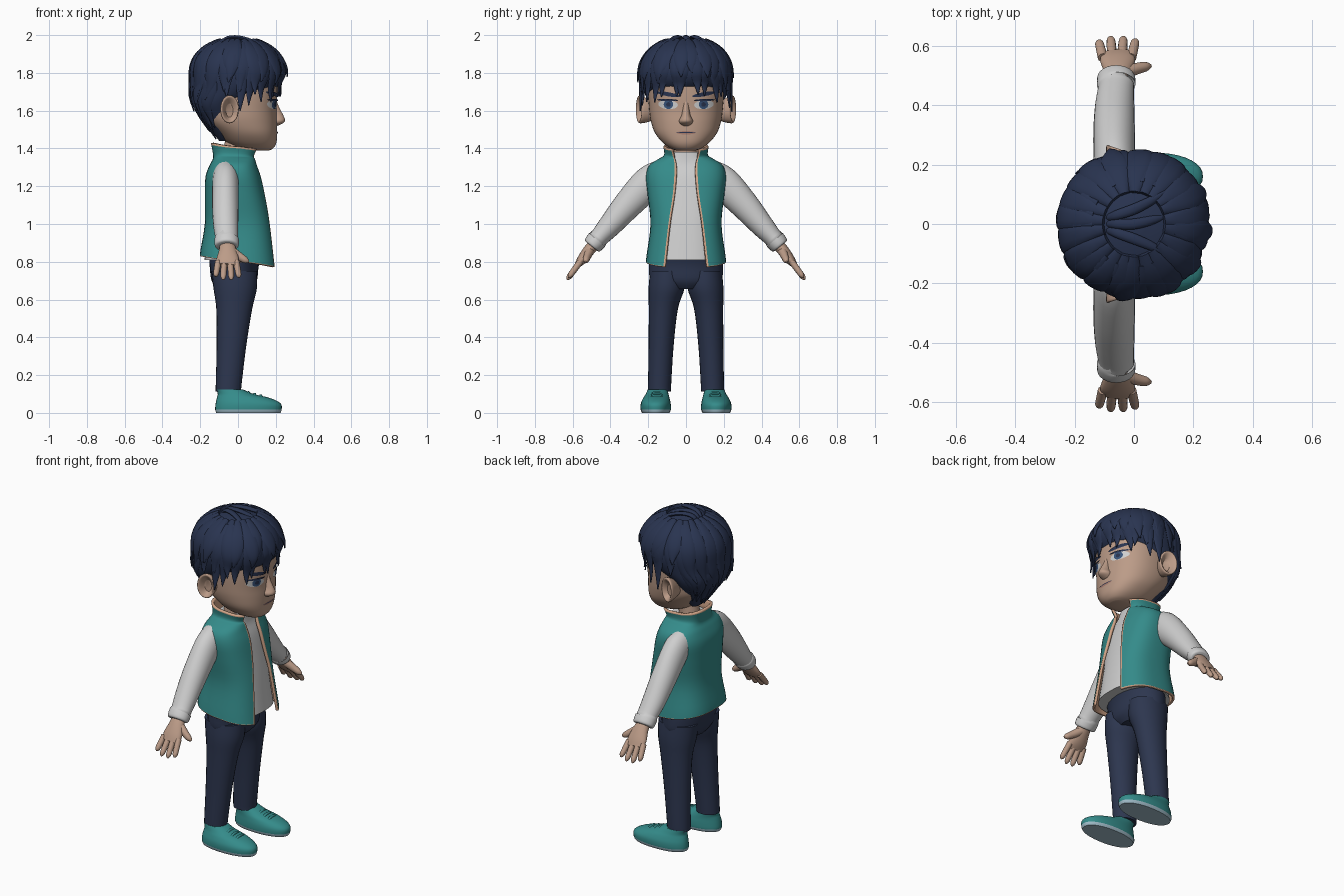
import bpy, math, random
from mathutils import Vector

random.seed(4)
cube = bpy.data.objects.get("Cube")
if cube:
    bpy.data.objects.remove(cube, do_unlink=True)


def material(name, *rgb):
    m = bpy.data.materials.new(name)
    m.use_nodes = True
    m.diffuse_color = (*rgb, 1)
    m.node_tree.nodes["Principled BSDF"].inputs["Base Color"].default_value = (*rgb, 1)
    return m


HAIR = material("dark hair", .022, .034, .08)
SKIN = material("skin", .5, .33, .245)
TEAL = material("teal cloth", .035, .26, .255)
WHITE = material("white cloth", .62, .62, .62)
NAVY = material("navy cloth", .026, .037, .078)
TRIM = material("peach trim", .65, .38, .25)
SOLE = material("pale sole", .35, .5, .58)
IRIS = material("blue iris", .04, .09, .2)
LIP = material("lip", .4, .21, .16)


def build(name, verts, faces, mats, rule=None):
    me = bpy.data.meshes.new(name)
    me.from_pydata(verts, [], faces)
    for m in mats:
        me.materials.append(m)
    if rule:
        for p in me.polygons:
            p.material_index = rule(p)
    me.shade_smooth()
    me.set_sharp_from_angle(angle=math.radians(45))
    ob = bpy.data.objects.new(name, me)
    bpy.context.collection.objects.link(ob)
    return ob


def smooth(rows, k=4):
    """Catmull-Rom interpolation of table rows."""
    out = []
    last = len(rows) - 1
    for i in range(last):
        quad = (rows[max(i - 1, 0)], rows[i], rows[i + 1], rows[min(i + 2, last)])
        for j in range(k):
            t = j / k
            out.append([b + .5 * t * (c - a + t * (2*a - 5*b + 4*c - d + t * (3*b - a - 3*c + d)))
                        for a, b, c, d in zip(*quad)])
    return out + [list(rows[-1])]


def power(v, n):
    return math.copysign(abs(v) ** (2 / n), v)


def loft(name, rows, mats, side=(1, 0, 0), axis=None, n=2, seg=24, k=4, rule=None):
    """Closed tube through rows of (x, y, z, radius along side, other radius)."""
    pts = smooth(rows, k)
    verts, faces = [], []
    for i, p in enumerate(pts):
        nxt, prev = pts[min(i + 1, len(pts) - 1)], pts[max(i - 1, 0)]
        t = Vector(axis) if axis else Vector(nxt[:3]) - Vector(prev[:3])
        t.normalize()
        u = Vector(side)
        u = (u - t * u.dot(t)).normalized()
        v = t.cross(u)
        for j in range(seg):
            a = math.tau * j / seg
            verts.append(Vector(p[:3]) + u * p[3] * power(math.cos(a), n) + v * p[4] * power(math.sin(a), n))
    for i in range(len(pts) - 1):
        for j in range(seg):
            q, r = i * seg, (j + 1) % seg
            faces.append((q + j, q + r, q + seg + r, q + seg + j))
    faces.append(tuple(reversed(range(seg))))
    faces.append(tuple(range(len(verts) - seg, len(verts))))
    return build(name, verts, faces, mats, rule)


def row_at(table, z):
    """Row of a smoothed table at height z."""
    for a, b in zip(table, table[1:]):
        if a[2] <= z <= b[2]:
            f = (z - a[2]) / (b[2] - a[2])
            return [p + (q - p) * f for p, q in zip(a, b)]
    return table[-1] if z > table[-1][2] else table[0]


UP = (0, 0, 1)

# Trousers, shirt and neck
loft("trouser_hips", [(-.02, 0, .655, .09, .1), (-.02, 0, .7, .12, .185), (-.02, 0, .78, .13, .195),
                      (-.01, 0, .84, .14, .19)], [NAVY], axis=UP)
loft("shirt_body", [(0, 0, .81, .178, .19), (0, 0, 1, .15, .168), (-.015, 0, 1.15, .135, .183),
                    (-.025, 0, 1.25, .122, .188), (-.025, 0, 1.31, .1, .165), (-.02, 0, 1.345, .088, .11),
                    (-.015, 0, 1.38, .08, .082)], [WHITE], axis=UP, n=2.6, seg=40)
loft("neck", [(-.03, 0, 1.33, .06, .065), (-.02, 0, 1.4, .058, .06), (0, 0, 1.47, .06, .065)], [SKIN], axis=UP)

# Open vest: height, centre, depth, width, half opening, forward slope
vest = smooth([(.8, .003, .205, .213, .112, .03), (.84, .002, .2, .208, .106, .025), (1, 0, .176, .188, .085, 0),
               (1.15, -.015, .16, .203, .06, 0), (1.25, -.025, .147, .212, .05, 0), (1.31, -.025, .126, .195, .05, 0),
               (1.345, -.02, .113, .145, .058, 0), (1.365, -.02, .113, .116, .065, .008),
               (1.41, -.015, .128, .12, .075, .018)])
N, COLS = 2.7, 44
verts, faces = [], []
for z, cx, rx, ry, gap, slope in vest:
    a0 = math.asin((gap / ry) ** (N / 2))
    inner = [a0 + .05 + (math.tau - 2 * a0 - .1) * j / (COLS - 2) for j in range(COLS - 1)]
    for a in [a0] + inner + [math.tau - a0]:
        verts.append((cx + rx * power(math.cos(a), N), ry * power(math.sin(a), N), z - slope * math.cos(a)))
for i in range(len(vest) - 1):
    for j in range(COLS):
        q = i * (COLS + 1) + j
        faces.append((q, q + 1, q + COLS + 2, q + COLS + 1))


def vest_rule(p):
    i, j = divmod(p.index, COLS)
    return int(i in (0, len(vest) - 2) or j in (0, COLS - 1))


shell = build("vest", verts, faces, [TEAL, TRIM], vest_rule).modifiers.new("thickness", "SOLIDIFY")
shell.thickness, shell.offset = .014, -1
shell.material_offset = shell.material_offset_rim = 1

# Head
head_rows = [(.11, 0, 1.388, .05, .045), (.095, 0, 1.4, .09, .08), (.073, 0, 1.43, .13, .122),
             (.05, 0, 1.48, .157, .163), (.02, 0, 1.54, .187, .185), (.01, 0, 1.6, .194, .194),
             (0, 0, 1.7, .208, .2), (0, 0, 1.8, .2, .19), (0, 0, 1.9, .13, .13)]
HEAD_N = 2.25
loft("head", head_rows, [SKIN], axis=UP, n=HEAD_N, seg=48)
loft("nose", [(.19, 0, 1.52, .02, .022), (.202, 0, 1.535, .038, .034), (.203, 0, 1.55, .046, .036),
              (.2, 0, 1.575, .04, .024), (.195, 0, 1.62, .022, .016), (.19, 0, 1.66, .012, .014)], [SKIN], axis=UP)
head_table = smooth(head_rows)


def plate(name, y, z, ry, rz, tilt, lift, mat):
    """Thin oval that follows the curve of the face."""
    verts, faces, seg, rings = [], [], 28, 5
    for i in range(1, rings + 1):
        for j in range(seg):
            a = math.tau * j / seg
            dy, dz = ry * math.cos(a) * i / rings, rz * math.sin(a) * i / rings
            py, pz = y + dy, z + dz + tilt * dy
            cx, _, _, rx, w = row_at(head_table, pz)
            depth = max(0, 1 - abs(py / w) ** HEAD_N) ** (1 / HEAD_N)
            verts.append((cx + rx * depth + lift, py, pz))
    for i in range(rings - 1):
        for j in range(seg):
            q, r = i * seg, (j + 1) % seg
            faces.append((q + j, q + seg + j, q + seg + r, q + r))
    faces.append(tuple(range(seg)))
    build(name, verts, faces, [mat])


plate("mouth_lips", 0, 1.483, .05, .009, 0, .003, LIP)
plate("mouth_line", 0, 1.485, .054, .0025, 0, .005, HAIR)

# Parts on both sides
for label, s in (("left", 1), ("right", -1)):
    def pair(name, rows, mats, **kw):
        return loft(f"{label}_{name}", [(x, s * y, z, a, b) for x, y, z, a, b in rows], mats, **kw)

    def face(name, y, z, ry, rz, tilt, lift, mat):
        plate(f"{label}_{name}", s * y, z, ry, rz, s * tilt, lift, mat)

    face("eye_white", .095, 1.632, .052, .024, .06, .003, WHITE)
    face("iris", .093, 1.633, .025, .024, 0, .005, IRIS)
    face("pupil", .093, 1.633, .012, .012, 0, .0065, HAIR)
    face("upper_lash", .097, 1.656, .056, .006, .03, .008, HAIR)
    face("eyebrow", .095, 1.687, .062, .011, .18, .006, HAIR)
    pair("ear", [(-.06, .165, 1.59, .025, .035), (-.05, .2, 1.6, .042, .06), (-.045, .24, 1.607, .052, .074),
                 (-.043, .25, 1.607, .046, .068), (-.043, .243, 1.605, .036, .056), (-.045, .222, 1.6, .02, .035)],
         [SKIN], axis=(.35, s, 0))

    # Trouser leg, ankle and shoe
    pair("trouser_leg", [(-.05, .14, .115, .068, .06), (-.05, .14, .14, .068, .061), (-.035, .132, .35, .078, .066),
                         (-.02, .12, .55, .095, .077), (-.015, .103, .66, .115, .095), (-.02, .1, .75, .12, .09)],
         [NAVY], axis=UP)
    pair("ankle", [(-.035, .145, .07, .05, .045), (-.035, .145, .15, .045, .042)], [SKIN], axis=UP)
    pair("shoe", [(.055, .16, 0, .17, .073), (.055, .16, .018, .176, .08), (.054, .16, .05, .172, .079),
                  (.03, .157, .078, .142, .07), (-.012, .153, .1, .095, .06), (-.045, .15, .125, .07, .052)],
         [TEAL, SOLE], axis=UP, n=2.2, seg=36, rule=lambda p: int(p.center.z < .017))
    for i in range(3):
        x, z = .055 + .033 * i, .104 - .008 * i
        pair(f"lace_{i}", [(x, .112, z - .022, .007, .006), (x, .135, z, .008, .008), (x, .175, z, .008, .008),
                           (x, .2, z - .022, .007, .006)], [TEAL], seg=10)

    # Sleeve with cuff
    pair("sleeve", [(-.065, .13, 1.26, .068, .08), (-.066, .2, 1.215, .07, .088), (-.067, .31, 1.1, .07, .076),
                    (-.065, .4, .995, .066, .062), (-.06, .463, .925, .06, .05), (-.06, .47, .917, .065, .055),
                    (-.06, .495, .888, .063, .051), (-.06, .5, .882, .05, .04)], [WHITE])

    # Hand
    pair("palm", [(-.06, .47, .91, .036, .03), (-.055, .51, .865, .045, .031), (-.055, .55, .813, .059, .026),
                  (-.058, .576, .78, .052, .016)], [SKIN])
    for i, length in enumerate((.82, 1, 1, .88)):
        x = -.105 + .032 * i
        rows = []
        for f, r in ((0, .017), (.5, .016), (.85, .014), (1, .004)):
            g = f * length
            rows.append((x + (x + .057) * .35 * g, .56 + .07 * g, .8 - .095 * g, r, r))
        pair(f"finger_{i}", rows, [SKIN], seg=12)
    pair("thumb", [(-.045, .505, .865, .026, .024), (.005, .522, .83, .022, .02), (.04, .53, .808, .017, .016),
                   (.058, .532, .8, .005, .005)], [SKIN], side=UP, seg=14)

# Hair mass
hair_rows = [(-.08, 0, 1.44, .02, .05), (-.085, 0, 1.5, .06, .11), (-.095, 0, 1.57, .1, .155),
             (-.09, 0, 1.64, .15, .195), (-.02, 0, 1.72, .22, .23), (0, 0, 1.79, .245, .242),
             (0, 0, 1.86, .232, .228), (0, 0, 1.92, .185, .183), (0, 0, 1.96, .11, .115), (0, 0, 1.98, .03, .03)]
loft("hair_cap", hair_rows, [HAIR], axis=UP, seg=48)
hair_table = smooth(hair_rows)


def tip_height(deg):
    for limit, z in ((35, 1.69), (55, 1.66), (82, 1.61), (115, 1.68), (140, 1.56)):
        if deg < limit:
            return z
    return 1.5


def lock(name, a, top, tip, width, lift, flare):
    """Tapered strand that runs down the hair mass and lifts at its tip."""
    deg = abs(math.degrees(math.remainder(a, math.tau)))
    twist, rows = random.uniform(-.15, .15), []
    for j in range(7):
        f = j / 6
        z = top - (top - tip) * f ** 1.4
        cx, _, _, rx, ry = row_at(hair_table, max(z, 1.74) if deg < 115 else z)
        off = lift + flare * f ** 3
        b = a + twist * f
        rows.append((cx + (rx + off) * math.cos(b), (ry + off) * math.sin(b), z,
                     width * math.sin(math.pi * (.15 + .83 * f)), .018 * (1 - .8 * f)))
    loft(name, rows, [HAIR], side=(-math.sin(a), math.cos(a), 0), seg=10, k=3)


# Hair strands in overlapping layers
for layer, (count, top, rise, width, lift) in enumerate(((28, 1.95, 0, .042, 0), (22, 1.965, .09, .045, .006))):
    for i in range(count):
        a = math.tau * (i + .5 * layer) / count + random.uniform(-.06, .06)
        deg = abs(math.degrees(math.remainder(a, math.tau)))
        lock(f"hair_lock_{layer}_{i}", a, top, tip_height(deg) + rise + random.uniform(-.02, .02),
             width, lift, random.uniform(0, .016))
for i in range(11):
    lock(f"nape_lock_{i}", math.radians(125 + 11 * i), 1.78, 1.45 + .012 * abs(i - 5), .036, -.004, .012)

# Crown tufts
for i, (y, bend) in enumerate(((-.05, -.06), (.0, .03), (.05, .07))):
    loft(f"crown_tuft_{i}", [(-.09, y * .4, 1.95, .012, .012), (-.06, y * .6, 1.983, .016, .01),
                             (.0, y, 1.989, .018, .01), (.07, y + bend * .5, 1.97, .014, .01),
                             (.12, y + bend, 1.945, .003, .003)], [HAIR], side=(0, 1, 0), seg=10)
